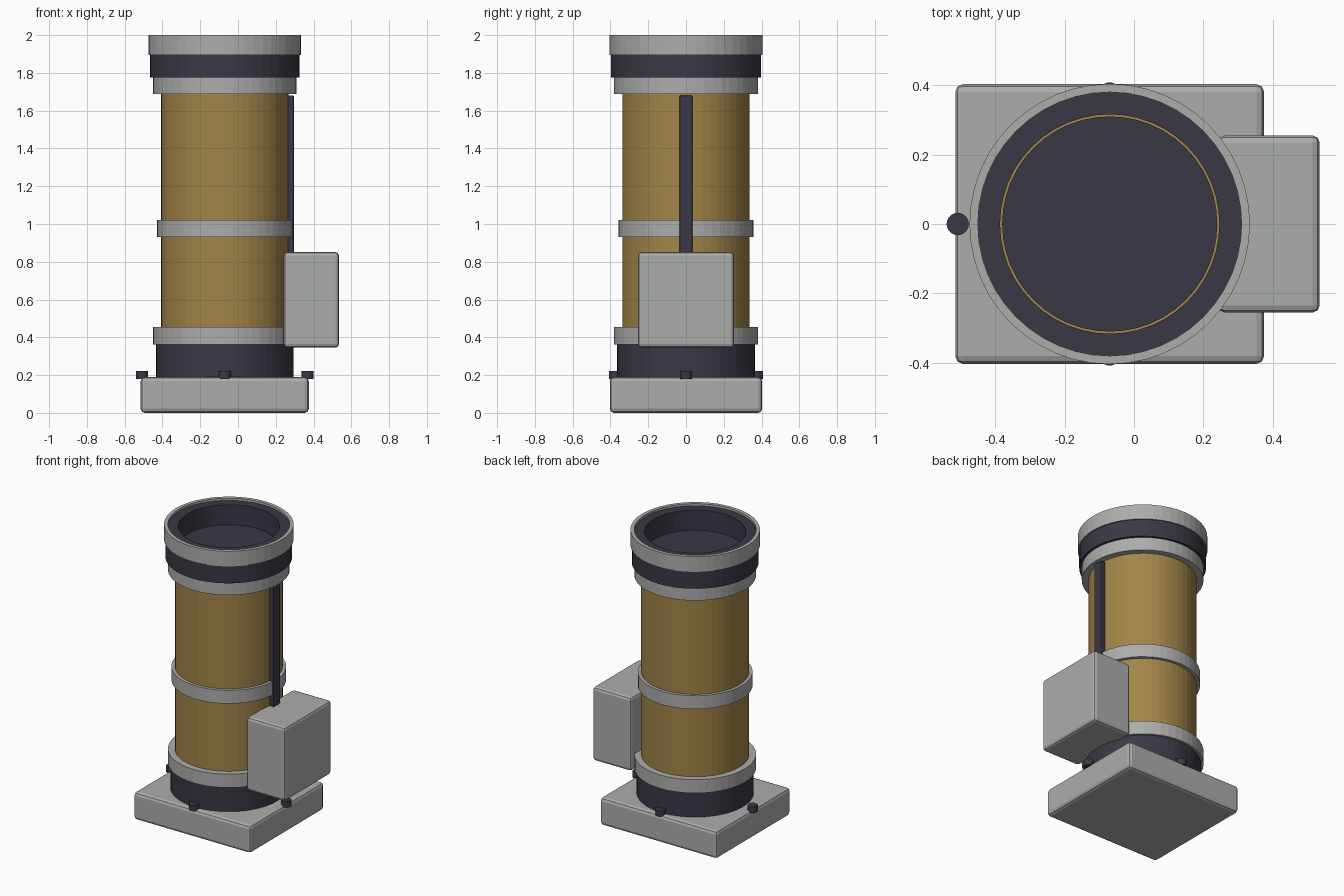
import bpy, bmesh, math
from mathutils import Vector

cube = bpy.data.objects.get("Cube")
if cube:
    bpy.data.objects.remove(cube)

AXIS_X = -0.07  # the barrel stands off centre
SIDES = 48


def material(name, color):
    m = bpy.data.materials.new(name)
    m.use_nodes = True
    m.diffuse_color = (*color, 1)
    m.node_tree.nodes["Principled BSDF"].inputs["Base Color"].default_value = (*color, 1)
    return m


grey = material("light grey", (0.41, 0.42, 0.41))
gold = material("dark gold", (0.36, 0.235, 0.065))
dark = material("dark slate", (0.042, 0.040, 0.060))


def finish(name, bm, mat):
    bmesh.ops.recalc_face_normals(bm, faces=bm.faces)
    mesh = bpy.data.meshes.new(name)
    bm.to_mesh(mesh)
    bm.free()
    mesh.materials.append(mat)
    ob = bpy.data.objects.new(name, mesh)
    bpy.context.collection.objects.link(ob)
    return ob


def lathe(name, profile, mat):
    """Spin a closed (radius, height) loop around the barrel axis."""
    bm = bmesh.new()
    loops = []
    for i in range(SIDES):
        a = math.tau * i / SIDES
        loops.append([bm.verts.new((AXIS_X + r * math.cos(a), r * math.sin(a), z))
                      for r, z in profile])
    n = len(profile)
    for i in range(SIDES):
        p, q = loops[i], loops[(i + 1) % SIDES]
        for j in range(n):
            k = (j + 1) % n
            bm.faces.new((p[j], q[j], q[k], p[k]))
    return finish(name, bm, mat)


def band(name, inner, outer, low, high, mat):
    return lathe(name, [(inner, low), (outer, low), (outer, high), (inner, high)], mat)


def disc(name, x, y, radius, low, high, mat, sides=SIDES):
    bm = bmesh.new()
    bmesh.ops.create_cone(bm, cap_ends=True, segments=sides, radius1=radius,
                          radius2=radius, depth=high - low)
    bmesh.ops.translate(bm, verts=bm.verts, vec=(x, y, (low + high) / 2))
    return finish(name, bm, mat)


def box(name, low, high, bevel, mat):
    low, high = Vector(low), Vector(high)
    bm = bmesh.new()
    bmesh.ops.create_cube(bm, size=1)
    bmesh.ops.scale(bm, verts=bm.verts, vec=high - low)
    bmesh.ops.translate(bm, verts=bm.verts, vec=(low + high) / 2)
    ob = finish(name, bm, mat)
    mod = ob.modifiers.new("rounded edges", 'BEVEL')
    mod.width = bevel
    mod.segments = 2
    return ob


# Base plate with four bolts
box("base_plate", (-0.515, -0.403, 0), (0.375, 0.403, 0.19), 0.022, grey)
for name, sx, sy in (("left", 1, 0), ("right", -1, 0), ("back", 0, 1), ("front", 0, -1)):
    disc(name + "_bolt", AXIS_X + sx * 0.438, sy * 0.376, 0.032, 0.18, 0.222, dark, 24)

# Barrel and its collars
disc("lower_collar", AXIS_X, 0, 0.365, 0.18, 0.365, dark)
disc("barrel", AXIS_X, 0, 0.337, 0.36, 1.84, gold)
band("lower_ring", 0.33, 0.38, 0.362, 0.455, grey)
band("middle_ring", 0.33, 0.358, 0.93, 1.022, grey)
band("upper_ring", 0.33, 0.38, 1.687, 1.776, grey)

# Open end: dark cell with a recessed disc, and a grey rim around it
lathe("end_cell", [(0.33, 1.776), (0.396, 1.776), (0.396, 1.897), (0.381, 1.897),
                   (0.381, 1.985), (0.316, 1.985), (0.316, 1.80)], dark)
band("end_rim", 0.38, 0.404, 1.896, 2.0, grey)
disc("recessed_disc", AXIS_X, 0, 0.31, 1.83, 1.85, dark)

# Side housing and the rail above it
box("side_housing", (0.242, -0.255, 0.345), (0.535, 0.255, 0.852), 0.02, grey)
box("side_rail", (0.25, -0.035, 0.5), (0.297, 0.035, 1.68), 0.007, dark)
